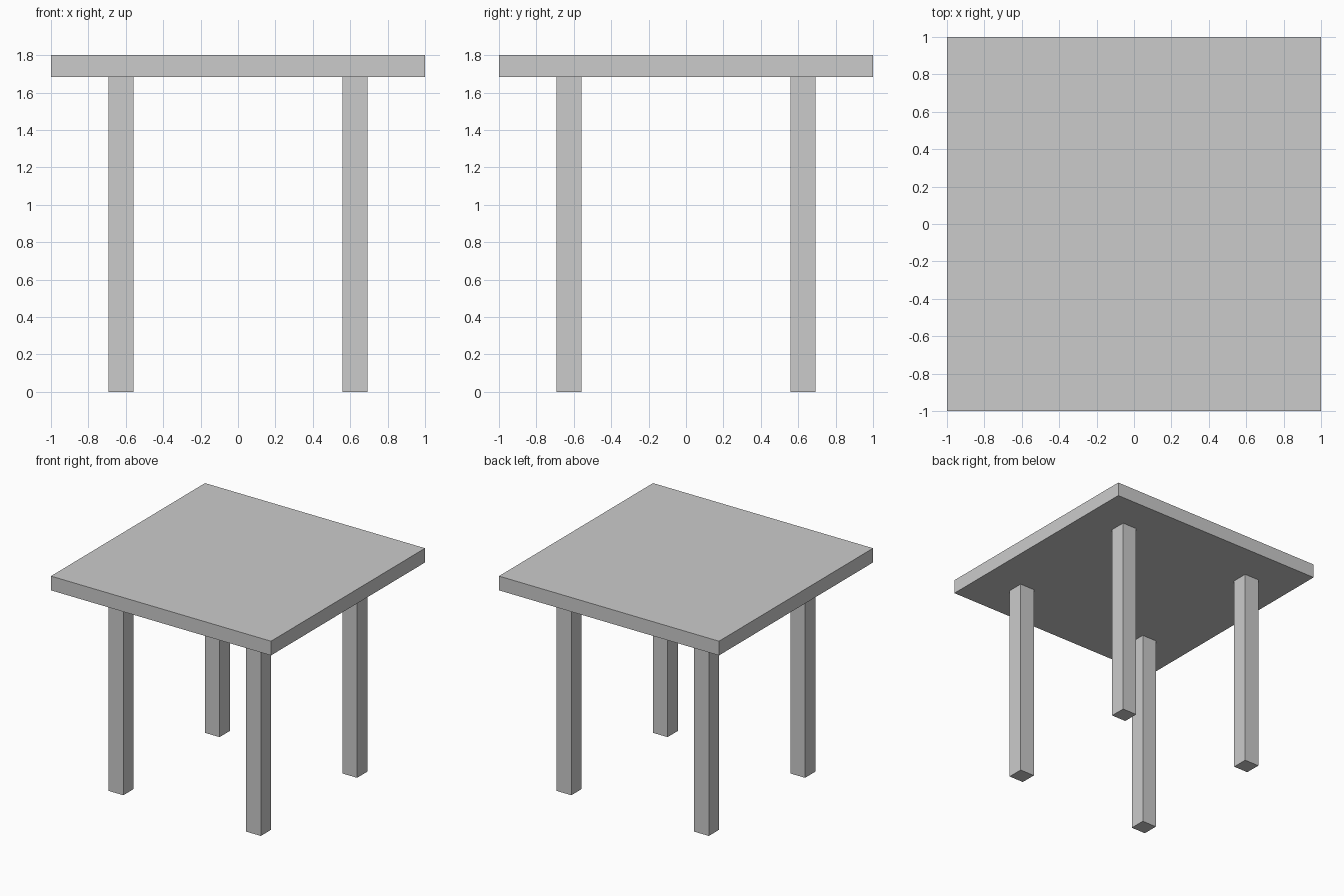
import bpy

if "Cube" in bpy.data.objects:
    bpy.data.objects.remove(bpy.data.objects["Cube"])

TOP_Z = 1.8        # overall height
SLAB = 0.117       # table top thickness
LEG_W = 0.134      # leg width
LEG_C = 0.625      # leg centre offset


def box(name, centre, size):
    bpy.ops.mesh.primitive_cube_add(size=1, location=centre)
    obj = bpy.context.object
    obj.name = name
    obj.scale = size
    bpy.ops.object.transform_apply(location=False, rotation=False, scale=True)
    return obj


# Square table top
box("table_top", (0, 0, TOP_Z - SLAB / 2), (2, 2, SLAB))

# Four square legs
leg_h = TOP_Z - SLAB
for y_name, sy in (("front", -1), ("back", 1)):
    for x_name, sx in (("left", -1), ("right", 1)):
        box(f"{y_name}_{x_name}_leg",
            (sx * LEG_C, sy * LEG_C, leg_h / 2),
            (LEG_W, LEG_W, leg_h))
